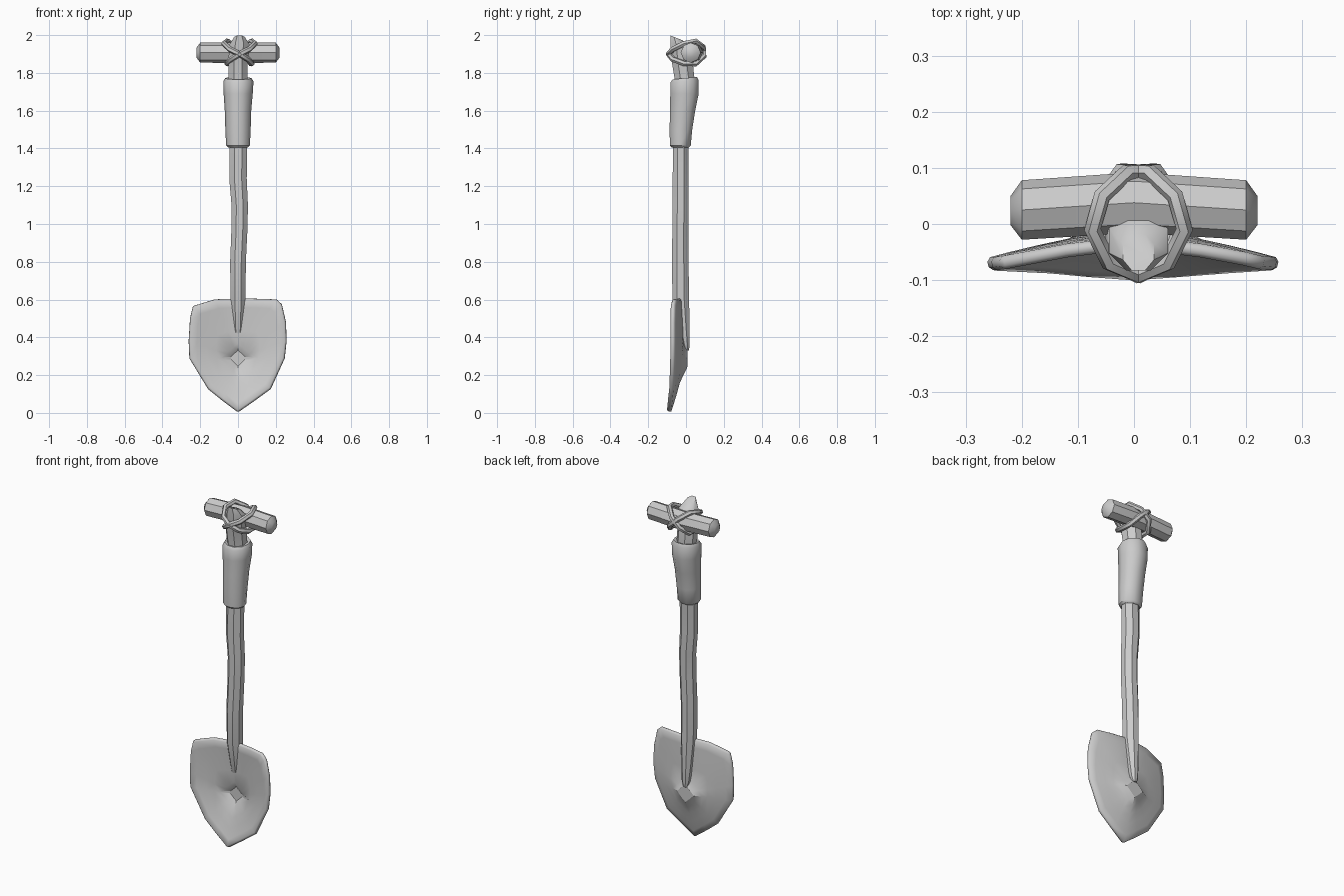
import bpy, bmesh, math
from mathutils import Vector

cube = bpy.data.objects.get("Cube")
if cube:
    bpy.data.objects.remove(cube, do_unlink=True)

GREY = (0.6, 0.6, 0.6, 1)
grey = bpy.data.materials.new("plain grey")
grey.use_nodes = True
grey.diffuse_color = GREY
grey.node_tree.nodes["Principled BSDF"].inputs["Base Color"].default_value = GREY


def finish(obj, angle=40):
    obj.data.materials.clear()
    obj.data.materials.append(grey)
    bpy.ops.object.select_all(action='DESELECT')
    obj.select_set(True)
    bpy.context.view_layer.objects.active = obj
    bpy.ops.object.shade_smooth_by_angle(angle=math.radians(angle))
    return obj


def skin(name, rings, caps=True, angle=40):
    """Join equal rings of points with quads, closing both ends if asked."""
    bm = bmesh.new()
    loops = [[bm.verts.new(p) for p in ring] for ring in rings]
    n = len(loops[0])
    for a, b in zip(loops, loops[1:]):
        for i in range(n):
            j = (i + 1) % n
            bm.faces.new((a[i], a[j], b[j], b[i]))
    if caps:
        bm.faces.new(loops[0])
    bm.faces.new(loops[-1])
    bmesh.ops.recalc_face_normals(bm, faces=bm.faces)
    mesh = bpy.data.meshes.new(name)
    bm.to_mesh(mesh)
    bm.free()
    obj = bpy.data.objects.new(name, mesh)
    bpy.context.collection.objects.link(obj)
    return finish(obj, angle)


def column(name, rows, sides, turn=0.0):
    """Upright loft; a row is x, y, z, x radius, y radius, tilt along y."""
    rings = []
    for x, y, z, rx, ry, tilt in rows:
        ring = []
        for i in range(sides):
            a = math.tau * (i + turn) / sides
            dy = ry * math.sin(a)
            ring.append((x + rx * math.cos(a), y + dy, z + tilt * dy))
        rings.append(ring)
    return skin(name, rings)


# Crooked wooden shaft, tapering into the back of the blade
column("shaft", [
    (0.0, 0.005, 0.33, 0.012, 0.012, 0),
    (0.0, 0.0, 0.36, 0.024, 0.02, 0),
    (0.0, -0.012, 0.44, 0.031, 0.034, 0),
    (0.0, -0.028, 0.6, 0.043, 0.048, 0),
    (0.0, -0.03, 0.8, 0.045, 0.047, 0),
    (0.008, -0.03, 0.98, 0.046, 0.046, 0),
    (0.009, -0.028, 1.1, 0.047, 0.046, 0),
    (0.0, -0.028, 1.24, 0.05, 0.046, 0),
    (0.002, -0.028, 1.42, 0.051, 0.044, 0),
    (0.0, -0.005, 1.75, 0.055, 0.056, 0),
    (0.0, -0.02, 1.86, 0.056, 0.06, 0),
    (0.008, -0.03, 1.945, 0.057, 0.057, -0.25),
    (0.008, -0.05, 1.985, 0.03, 0.036, -0.4)], 8, 0.5)

# Grip sleeve wrapped around the upper shaft
column("grip_sleeve", [
    (0.0, -0.03, 1.405, 0.052, 0.048, 0),
    (0.0, -0.03, 1.415, 0.063, 0.058, 0),
    (0.0, -0.027, 1.5, 0.067, 0.063, 0),
    (0.0, -0.018, 1.6, 0.07, 0.07, 0),
    (0.001, -0.008, 1.69, 0.077, 0.079, 0),
    (0.002, -0.008, 1.755, 0.08, 0.078, 0.08),
    (0.002, -0.006, 1.772, 0.07, 0.068, 0.1),
    (0.0, -0.004, 1.768, 0.056, 0.056, 0.1)], 10)

# Cross handle with chamfered ends, bowed slightly backwards
bar_rings = []
for x, y, r in [(-0.22, 0.024, 0.026), (-0.2, 0.025, 0.053), (0, 0.038, 0.054),
                (0.2, 0.025, 0.053), (0.22, 0.024, 0.026)]:
    bar_rings.append([(x, y + r * math.cos(math.tau * i / 8),
                       1.907 + r * math.sin(math.tau * i / 8)) for i in range(8)])
skin("cross_handle", bar_rings)

# Two crossed rope loops lashing the handle to the shaft
loop_path = [(0.0, -0.092, 1.9), (0.052, -0.07, 1.925), (0.082, -0.01, 1.955),
             (0.065, 0.05, 1.968), (0.02, 0.092, 1.935), (-0.03, 0.095, 1.89),
             (-0.062, 0.05, 1.848), (-0.065, -0.01, 1.85), (-0.045, -0.07, 1.872)]
for name, side in (("rope_loop_left", 1), ("rope_loop_right", -1)):
    curve = bpy.data.curves.new(name, 'CURVE')
    curve.dimensions = '3D'
    curve.bevel_depth = 0.015
    curve.bevel_resolution = 1
    spline = curve.splines.new('POLY')
    spline.points.add(len(loop_path) - 1)
    for point, (x, y, z) in zip(spline.points, loop_path):
        point.co = (side * x + 0.008, y, z, 1)
    spline.use_cyclic_u = True
    rope = bpy.data.objects.new(name, curve)
    bpy.context.collection.objects.link(rope)
    bpy.ops.object.select_all(action='DESELECT')
    rope.select_set(True)
    bpy.context.view_layer.objects.active = rope
    bpy.ops.object.convert(target='MESH')
    finish(bpy.context.view_layer.objects.active, 50)

# Dished blade: rings shrink from the rim to a sunken diamond
MID = 0.29
rim = [(0, 0.605, -0.045), (0.12, 0.603, -0.06), (0.2, 0.6, -0.075),
       (0.228, 0.575, -0.082), (0.25, 0.48, -0.084), (0.253, 0.38, -0.084),
       (0.243, MID, -0.085), (0.17, 0.13, -0.09), (0.08, 0.065, -0.097),
       (0, 0.008, -0.103), (-0.08, 0.07, -0.097), (-0.155, 0.13, -0.09),
       (-0.253, MID, -0.085), (-0.257, 0.38, -0.084), (-0.25, 0.5, -0.084),
       (-0.235, 0.565, -0.082), (-0.12, 0.6, -0.06)]
FLOOR = -0.034


def diamond(width, height, y):
    ring = []
    for x, z, _ in rim:
        t = 1 / (abs(x) / width + abs(z - MID) / height)
        ring.append((x * t, y, MID + (z - MID) * t))
    return ring


blade_rings = [[(x * s, FLOOR + (y - FLOOR) * s ** 1.4, MID + (z - MID) * s)
                for x, z, y in rim] for s in (1, 0.85, 0.65, 0.45)]
blade_rings += [diamond(0.085, 0.08, FLOOR - 0.002), diamond(0.045, 0.042, FLOOR + 0.018)]
blade = skin("blade", blade_rings, caps=False, angle=35)

# Make the open sheet face forwards, then thicken it to the back
bm = bmesh.new()
bm.from_mesh(blade.data)
if sum((f.normal * f.calc_area() for f in bm.faces), Vector()).y > 0:
    bmesh.ops.reverse_faces(bm, faces=bm.faces)
bm.to_mesh(blade.data)
bm.free()
solid = blade.modifiers.new("thickness", 'SOLIDIFY')
solid.thickness = 0.024
solid.offset = -1
edge = blade.modifiers.new("soft rim", 'BEVEL')
edge.width = 0.007
edge.segments = 1
edge.limit_method = 'ANGLE'
edge.angle_limit = math.radians(50)
